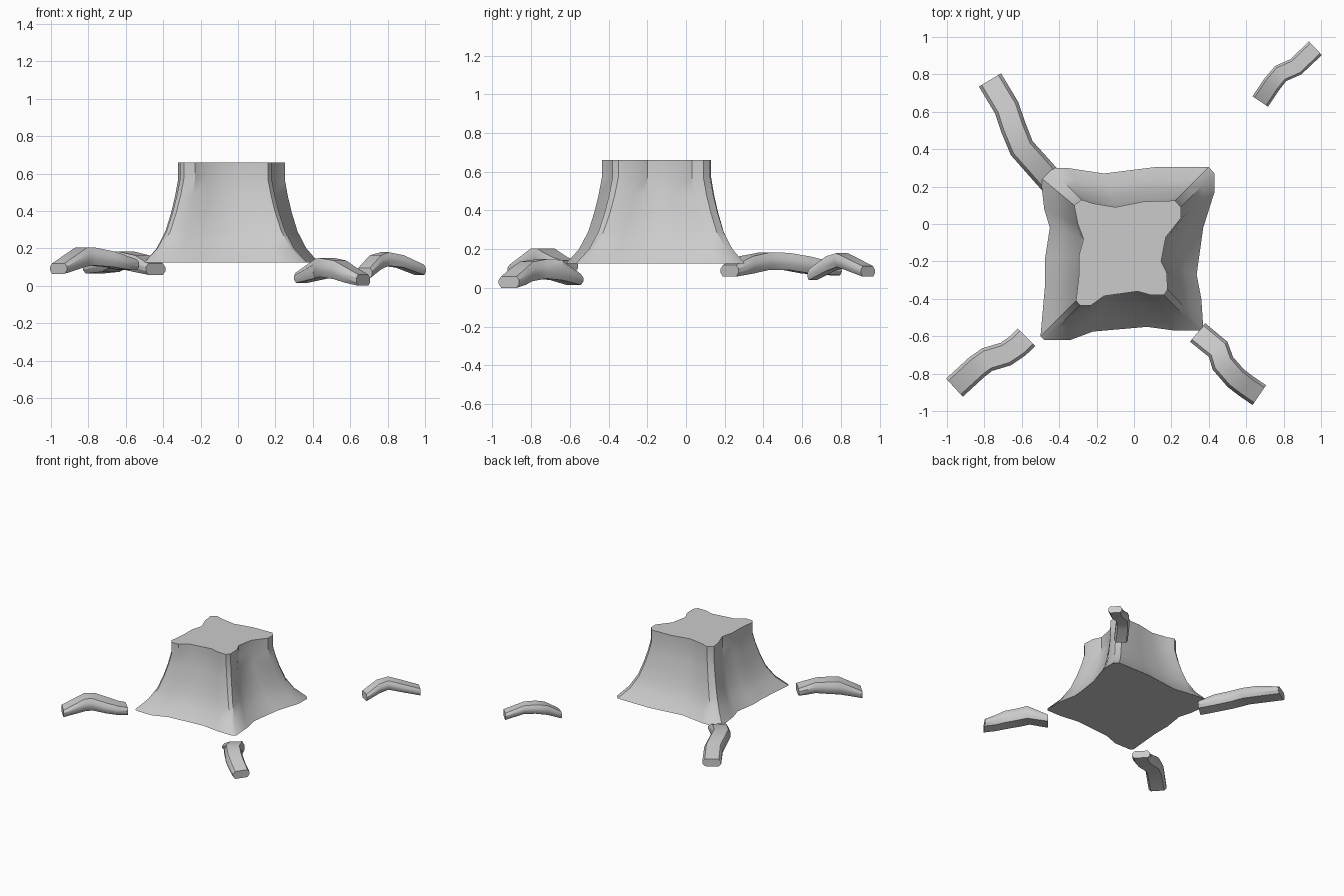
import bpy, bmesh
from mathutils import Vector


def loft(name, rings, angle=0.6):
    """Skin a list of closed rings and cap both ends."""
    bm = bmesh.new()
    vs = [[bm.verts.new(p) for p in r] for r in rings]
    n = len(vs[0])
    for a, b in zip(vs, vs[1:]):
        for i in range(n):
            j = (i + 1) % n
            bm.faces.new((a[i], a[j], b[j], b[i]))
    bm.faces.new(vs[0][::-1])
    bm.faces.new(vs[-1])
    bmesh.ops.recalc_face_normals(bm, faces=bm.faces)
    me = bpy.data.meshes.new(name)
    bm.to_mesh(me)
    bm.free()
    ob = bpy.data.objects.new(name, me)
    bpy.context.collection.objects.link(ob)
    bpy.ops.object.select_all(action='DESELECT')
    ob.select_set(True)
    bpy.context.view_layer.objects.active = ob
    bpy.ops.object.shade_smooth_by_angle(angle=angle)
    return ob


# Trunk: blend from wide base outline to narrow top outline
base = [(-.50, -.60), (-.48, -.62), (-.34, -.62), (-.22, -.575), (.07, -.55), (.22, -.57),
        (.35, -.57), (.37, -.55), (.36, -.40), (.335, -.27), (.37, -.02), (.43, .17),
        (.43, .27), (.40, .305), (.12, .305), (-.16, .27), (-.36, .30), (-.45, .30),
        (-.50, .25), (-.48, .08), (-.45, -.02), (-.475, -.18), (-.475, -.32)]
top = [(-.31, -.41), (-.29, -.435), (-.23, -.435), (-.16, -.385), (.02, -.36), (.09, -.38),
       (.16, -.38), (.18, -.35), (.175, -.26), (.145, -.20), (.17, -.07), (.25, .03),
       (.25, .09), (.22, .125), (.05, .12), (-.10, .09), (-.22, .11), (-.28, .13),
       (-.32, .10), (-.30, 0), (-.27, -.08), (-.295, -.17), (-.295, -.28)]
flare = [(.125, 0), (.20, .36), (.29, .62), (.39, .79), (.48, .91), (.57, 1), (.66, 1)]
loft("stump_trunk", [[(*Vector(a).lerp(Vector(b), t), z) for a, b in zip(base, top)]
                     for z, t in flare])

# Roots: flattened octagon swept along a bent, arched path
section = [(-1, -.35), (-.75, -1), (.75, -1), (1, -.35), (1, .35), (.75, 1), (-.75, 1), (-1, .35)]


def root(name, half_width, path):
    """path: x, y, z centre, half height"""
    rings = []
    for i, (x, y, z, h) in enumerate(path):
        a, b = path[max(i - 1, 0)], path[min(i + 1, len(path) - 1)]
        t = Vector((b[0] - a[0], b[1] - a[1])).normalized()
        rings.append([(x + t.y * u * half_width, y - t.x * u * half_width, z + v * h)
                      for u, v in section])
    loft(name, rings)


root("root_back_left", .069, [
    (-.44, .225, .088, .03), (-.515, .31, .118, .045), (-.60, .405, .138, .045),
    (-.645, .515, .137, .044), (-.68, .62, .118, .044), (-.77, .77, .095, .03)])
root("root_back_right", .05, [
    (.675, .655, .068, .028), (.735, .745, .125, .038), (.785, .805, .143, .036),
    (.865, .84, .13, .033), (.97, .94, .085, .027)])
root("root_front_left", .066, [
    (-.96, -.875, .092, .028), (-.84, -.765, .153, .05), (-.785, -.725, .156, .048),
    (-.685, -.695, .142, .042), (-.62, -.65, .122, .036), (-.575, -.605, .112, .029)])
root("root_front_right", .064, [
    (.34, -.58, .043, .028), (.45, -.67, .092, .052), (.475, -.745, .098, .05),
    (.545, -.825, .085, .05), (.60, -.867, .058, .042), (.67, -.915, .03, .03)])
